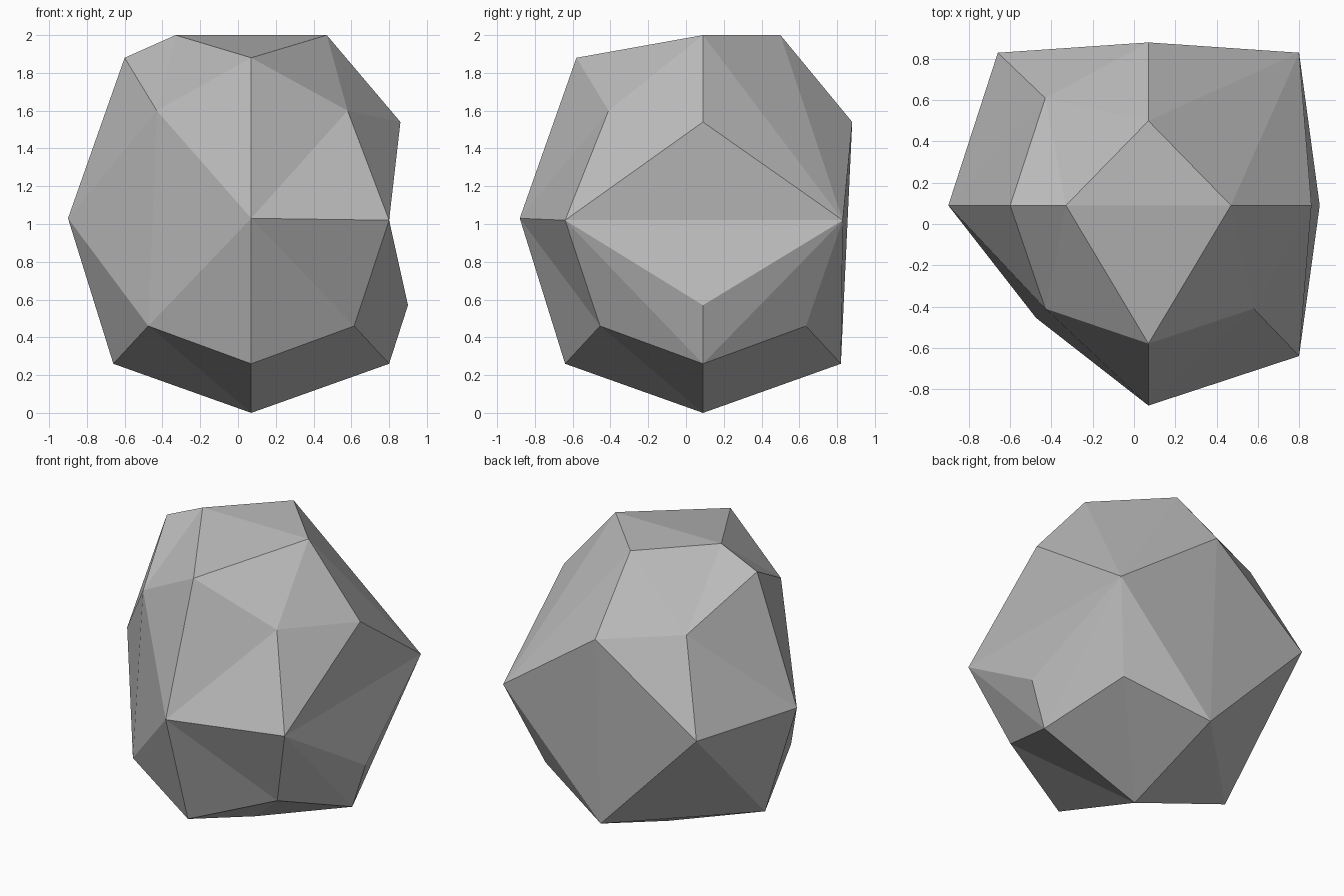
import bpy
import bmesh

old = bpy.data.objects.get("Cube")
if old:
    bpy.data.objects.remove(old, do_unlink=True)

CX, CY, MID = 0.07, 0.09, 1.03

# Corner points of the boulder, named by where they sit
points = {
    # pole points
    "base": (CX, CY, 0), "front": (CX, -0.88, MID),
    "left": (-0.9, CY, MID), "right": (0.9, CY, 0.57),
    # flat crown and chipped shoulders
    "crown_left": (-0.33, CY, 2), "crown_right": (0.47, CY, 2),
    "crown_back": (CX, 0.5, 2), "crown_front": (CX, -0.58, 1.88),
    "shoulder_left": (-0.6, CY, 1.88), "shoulder_right": (0.86, CY, 1.54),
    "shoulder_back": (CX, 0.88, 1.54),
    # waist
    "waist_fr": (0.8, -0.64, 1.02), "waist_br": (0.8, 0.83, 1.02),
    "waist_bl": (-0.66, 0.83, 1.02),
    # upper corners
    "upper_fl": (-0.43, -0.41, 1.6), "upper_fr": (0.58, -0.41, 1.6),
    "upper_bl": (-0.43, 0.61, 1.6),
}
# lower rim and lower corners are regular around the base
R, C = 0.73, 0.545
for name, dx, dy in (("front", 0, -R), ("back", 0, R), ("left", -R, 0), ("right", R, 0)):
    points["rim_" + name] = (CX + dx, CY + dy, 0.26)
for name, dx, dy in (("fl", -C, -C), ("fr", C, -C), ("br", C, C)):
    points["lower_" + name] = (CX + dx, CY + dy, 0.46)

# Wrap the points in a hull
bm = bmesh.new()
v = {name: bm.verts.new(co) for name, co in points.items()}
bmesh.ops.convex_hull(bm, input=list(bm.verts))


def crease(a, b):
    """Turn the shared edge of two triangles so that it joins a and b."""
    a, b = v[a], v[b]
    if any(e.other_vert(a) == b for e in a.link_edges):
        return
    for f in a.link_faces:
        for e in f.edges:
            if a in e.verts:
                continue
            if any(b in g.verts for g in e.link_faces):
                bmesh.utils.edge_rotate(e, True)
                return


# Chiselled creases and the shallow notch on the right side
for a, b in (
    ("waist_fr", "waist_br"),
    ("front", "upper_fr"), ("front", "lower_fr"), ("upper_fl", "lower_fl"),
    ("base", "lower_fl"), ("base", "lower_fr"), ("base", "lower_br"),
    ("crown_left", "upper_fl"), ("crown_right", "upper_fr"),
    ("crown_left", "upper_bl"), ("left", "upper_bl"),
    ("shoulder_right", "shoulder_back"), ("shoulder_back", "rim_back"),
    ("waist_br", "rim_right"), ("waist_fr", "rim_right"),
    ("waist_bl", "rim_left"),
):
    crease(a, b)

bmesh.ops.recalc_face_normals(bm, faces=list(bm.faces))
mesh = bpy.data.meshes.new("boulder")
bm.to_mesh(mesh)
bm.free()

# Plain stone colour
stone = bpy.data.materials.new("stone_grey")
stone.use_nodes = True
colour = (0.5, 0.5, 0.5, 1)
stone.diffuse_color = colour
stone.node_tree.nodes["Principled BSDF"].inputs["Base Color"].default_value = colour
mesh.materials.append(stone)

boulder = bpy.data.objects.new("boulder", mesh)
bpy.context.scene.collection.objects.link(boulder)
